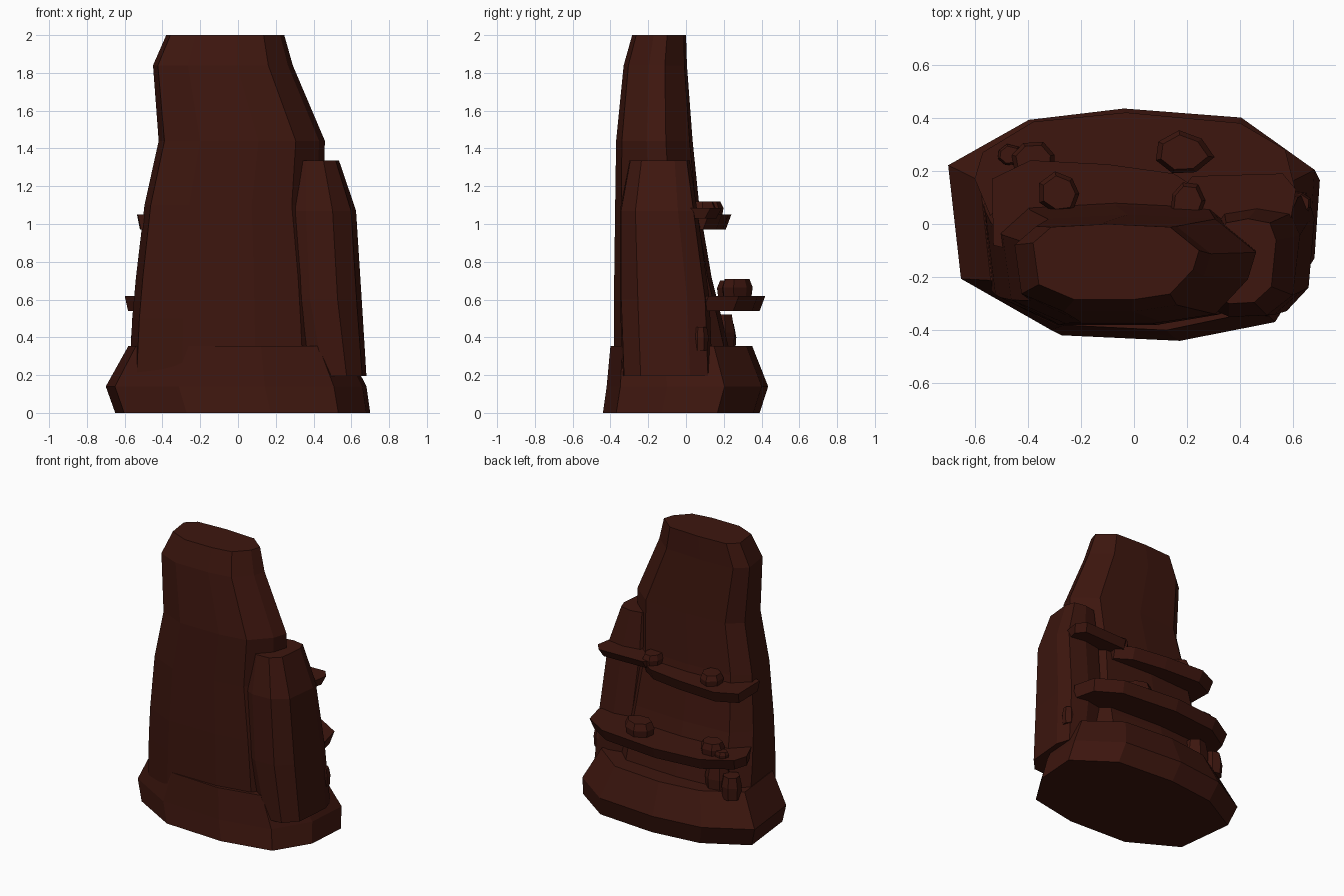
import bpy, bmesh, math, random

if "Cube" in bpy.data.objects:
    bpy.data.objects.remove(bpy.data.objects["Cube"])

random.seed(4)
rock = bpy.data.materials.new("dark_rock")
rock.diffuse_color = (0.047, 0.008, 0.0045, 1)
rock.use_nodes = True
rock.node_tree.nodes["Principled BSDF"].inputs["Base Color"].default_value = rock.diffuse_color


def loft(name, rings):
    """Skin a stack of equal-length 3D rings, capped at both ends."""
    bm = bmesh.new()
    vs = [[bm.verts.new(p) for p in ring] for ring in rings]
    n = len(vs[0])
    for a, b in zip(vs, vs[1:]):
        for i in range(n):
            j = (i + 1) % n
            bm.faces.new((a[i], a[j], b[j], b[i]))
    bm.faces.new(vs[0])
    bm.faces.new(vs[-1])
    bmesh.ops.recalc_face_normals(bm, faces=bm.faces)
    me = bpy.data.meshes.new(name)
    bm.to_mesh(me)
    bm.free()
    me.materials.append(rock)
    ob = bpy.data.objects.new(name, me)
    bpy.context.collection.objects.link(ob)
    return ob


def boxed(profile, levels):
    """Fit a -1..1 profile into (z, x0, x1, y0, y1) bounds at each level."""
    return [[((x0 + x1) / 2 + u * (x1 - x0) / 2, (y0 + y1) / 2 + v * (y1 - y0) / 2, z)
             for u, v in profile] for z, x0, x1, y0, y1 in levels]


def ledge(name, outline, z0, z1, tilt=0.03):
    """Flat shelf whose underside is pulled in a little."""
    top = [(x, y, z1) for x, y in outline]
    low = [(x * 0.97, y - tilt * (y > 0.1), z0) for x, y in outline]
    loft(name, [low, top])


def stone(name, x, y, z0, z1, rx, ry, n=7):
    """Small faceted pebble with a narrowed top."""
    turn = random.random()
    jit = [random.uniform(0.85, 1.1) for _ in range(n)]
    ring = lambda s, z: [(x + s * rx * jit[i] * math.cos(turn + math.tau * i / n),
                          y + s * ry * jit[i] * math.sin(turn + math.tau * i / n), z)
                         for i in range(n)]
    loft(name, [ring(0.9, z0 - 0.02), ring(1, z0 + 0.5 * (z1 - z0)), ring(0.8, z1)])


# Wide foot
foot = [(-1, .5), (-.56, .9), (-.04, 1), (.6, .92), (1, .46),
        (.97, -.25), (.75, -.83), (.22, -1), (-.44, -.95), (-.93, -.5)]
loft("rock_base", boxed(foot, [(0, -.65, .70, -.44, .39),
                               (.14, -.70, .68, -.42, .435),
                               (.355, -.58, .57, -.40, .35)]))

# Tall spire
spire = [(-1, .5), (-.78, .92), (-.1, 1), (.65, .92), (1, .3),
         (.93, -.2), (.65, -.85), (.2, -1), (-.5, -1), (-.93, -.6)]
loft("main_spire", boxed(spire, [(.2, -.575, .54, -.38, .26),
                                 (.5, -.56, .52, -.38, .19),
                                 (.72, -.54, .50, -.38, .135),
                                 (1.1, -.495, .45, -.375, .07),
                                 (1.44, -.42, .46, -.37, .035),
                                 (1.84, -.45, .29, -.33, .005),
                                 (2.0, -.38, .245, -.285, 0)]))

# Shorter pillar leaning on the right side
pillar = [(-1, .4), (-.6, .9), (.1, 1), (.8, .9), (1, .5),
          (.85, -.6), (.3, -.97), (-.5, -1), (-.98, -.8)]
loft("side_pillar", boxed(pillar, [(.195, .38, .68, -.335, .14),
                                   (.6, .29, .655, -.35, .125),
                                   (1.07, .27, .625, -.35, .06),
                                   (1.335, .30, .535, -.30, .02)]))

# Shelves across the back
ledge("lower_ledge", [(-.52, -.02), (-.60, .17), (-.57, .27), (-.38, .385), (-.03, .42),
                      (.40, .38), (.57, .28), (.61, .12), (.5, -.02)], .54, .62)
ledge("upper_ledge", [(-.45, -.1), (-.53, -.08), (-.535, .17), (-.39, .24), (-.1, .225),
                      (.15, .19), (.26, .12), (.24, -.05)], .97, 1.05)
ledge("short_ledge", [(.24, -.02), (.17, .12), (.22, .18), (.56, .19),
                      (.61, .13), (.59, .01)], 1.03, 1.085)

# Loose stones: x, y, z bottom, z top, radii
for i, s in enumerate([(-.38, .245, .62, .70, .095, .075),
                       (.18, .265, .62, .71, .115, .09),
                       (-.47, .26, .62, .66, .05, .04),
                       (-.28, .115, 1.05, 1.12, .085, .085),
                       (.20, .085, 1.05, 1.12, .065, .075),
                       (.625, .075, .35, .455, .05, .045),
                       (-.50, .20, .33, .47, .075, .07),
                       (-.38, .18, .33, .52, .10, .08)]):
    stone(f"stone_{i + 1}", *s)
